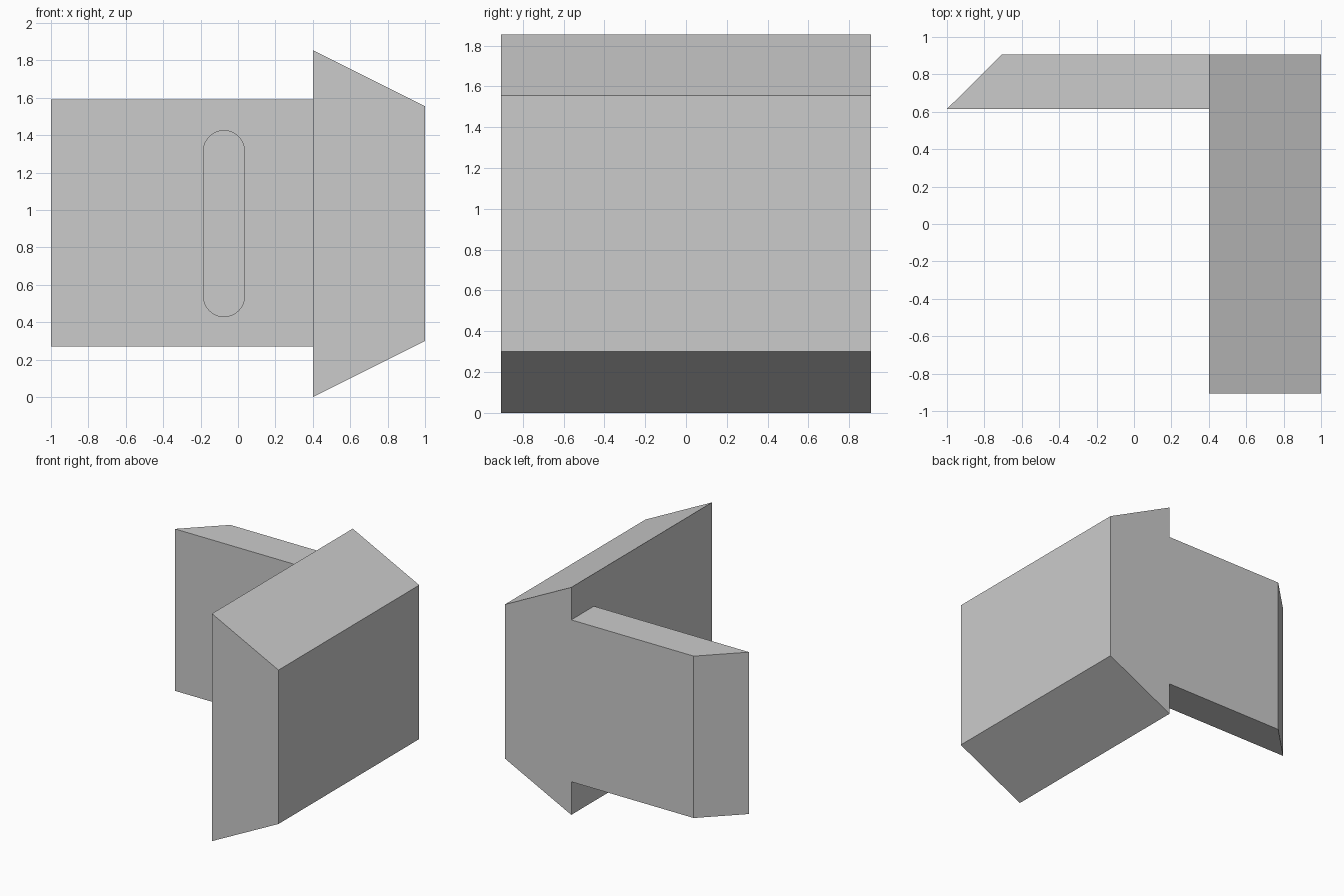
import bpy, bmesh, math
from mathutils import Vector

if "Cube" in bpy.data.objects:
    bpy.data.objects.remove(bpy.data.objects["Cube"])


def prism(name, profile, offset):
    """Extrude a closed 3D profile along an offset vector."""
    bm = bmesh.new()
    face = bm.faces.new([bm.verts.new(p) for p in profile])
    ext = bmesh.ops.extrude_face_region(bm, geom=[face], use_keep_orig=True)
    moved = [g for g in ext["geom"] if isinstance(g, bmesh.types.BMVert)]
    bmesh.ops.translate(bm, verts=moved, vec=Vector(offset))
    bmesh.ops.recalc_face_normals(bm, faces=bm.faces[:])
    mesh = bpy.data.meshes.new(name)
    bm.to_mesh(mesh)
    bm.free()
    obj = bpy.data.objects.new(name, mesh)
    bpy.context.collection.objects.link(obj)
    return obj


def boolean(target, tool, operation):
    """Apply an exact boolean and remove the tool object."""
    tool.hide_render = True
    mod = target.modifiers.new(operation.lower(), 'BOOLEAN')
    mod.operation, mod.solver, mod.object = operation, 'EXACT', tool
    bpy.context.view_layer.objects.active = target
    bpy.ops.object.modifier_apply(modifier=mod.name)
    bpy.data.objects.remove(tool, do_unlink=True)


Y = 0.907        # half depth
FRONT = 0.615    # front face of the plate
DEPTH = 0.15     # depth of the blind slot

# Tapered block on the right
bracket = prism("slotted_bracket",
                [(0.4, -Y, 0), (1, -Y, 0.30), (1, -Y, 1.555), (0.4, -Y, 1.855)],
                (0, 2 * Y, 0))

# Back plate with a bevelled left end, running slightly into the block
plate = prism("back_plate",
              [(-1, FRONT, 0.27), (0.5, FRONT, 0.27), (0.5, Y, 0.27), (-0.705, Y, 0.27)],
              (0, 0, 1.32))
boolean(bracket, plate, 'UNION')

# Rounded slot in the front face of the plate
r, cx, steps = 0.11, -0.075, 16
outline = []
for cz, start in ((1.315, 0), (0.54, math.pi)):
    for i in range(steps + 1):
        a = start + math.pi * i / steps
        outline.append((cx + r * math.cos(a), FRONT - 0.1, cz + r * math.sin(a)))
slot = prism("slot_cutter", outline, (0, 0.1 + DEPTH, 0))
boolean(bracket, slot, 'DIFFERENCE')

# Smooth only the rounded slot ends
bracket.select_set(True)
bpy.context.view_layer.objects.active = bracket
bpy.ops.object.shade_smooth_by_angle(angle=math.radians(20))
